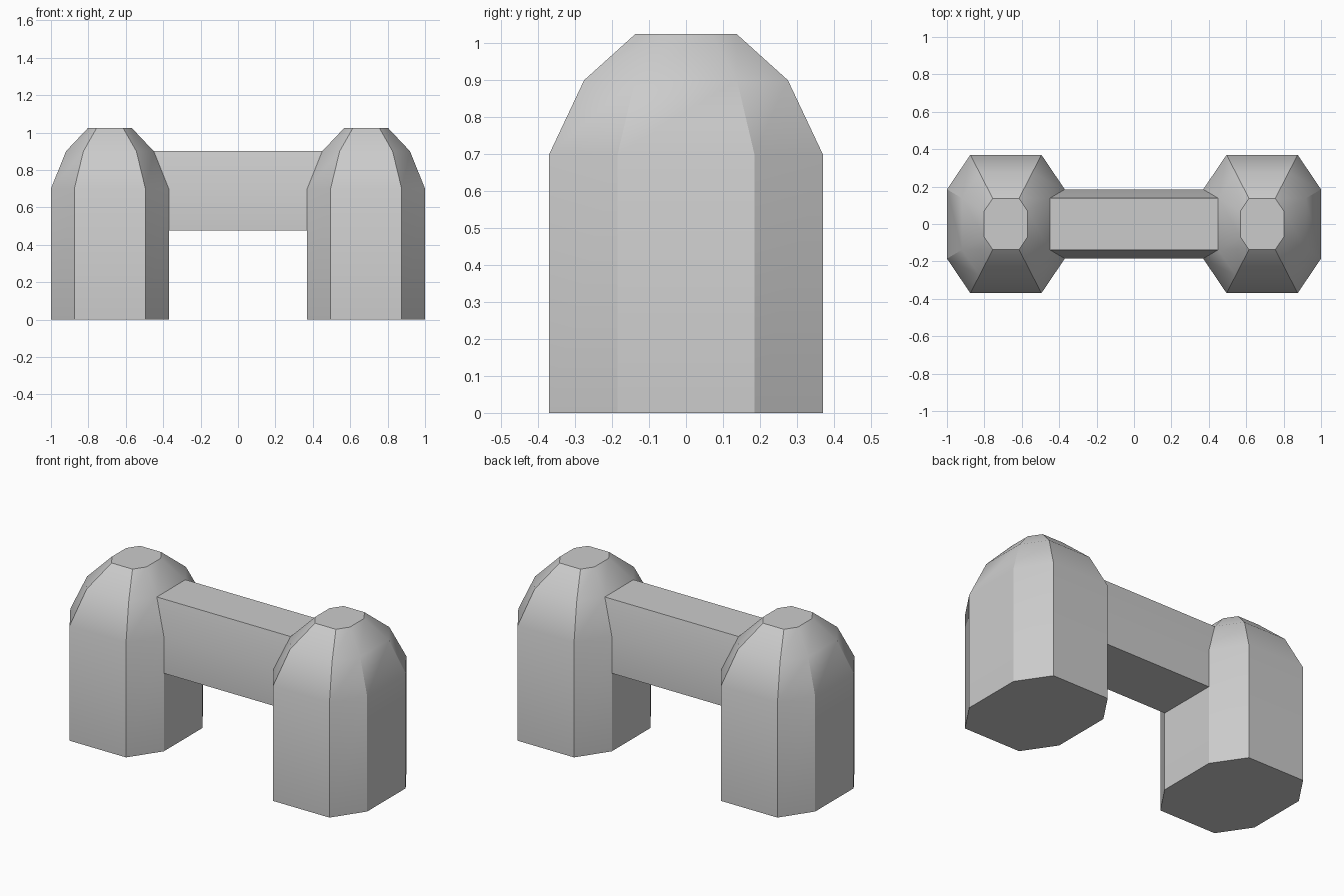
import bpy
import math

if "Cube" in bpy.data.objects:
    bpy.data.objects.remove(bpy.data.objects["Cube"])

CENTRE_X, HALF_X, HALF_Y = 0.685, 0.315, 0.37
# (height, scale of the octagonal footprint)
LEVELS = [(0, 1), (0.70, 1), (0.90, 0.745), (1.025, 0.37)]


def make_object(name, verts, faces):
    mesh = bpy.data.meshes.new(name)
    mesh.from_pydata(verts, [], faces)
    obj = bpy.data.objects.new(name, mesh)
    bpy.context.collection.objects.link(obj)
    bpy.ops.object.select_all(action='DESELECT')
    obj.select_set(True)
    bpy.context.view_layer.objects.active = obj
    bpy.ops.object.mode_set(mode='EDIT')
    bpy.ops.mesh.select_all(action='SELECT')
    bpy.ops.mesh.normals_make_consistent(inside=False)
    bpy.ops.object.mode_set(mode='OBJECT')
    bpy.ops.object.shade_smooth_by_angle(angle=math.radians(30))
    return obj


def loft(rings):
    """Quads joining consecutive closed rings of equal size."""
    n = len(rings[0])
    verts = [v for ring in rings for v in ring]
    faces = [(r * n + i, r * n + (i + 1) % n, (r + 1) * n + (i + 1) % n, (r + 1) * n + i)
             for r in range(len(rings) - 1) for i in range(n)]
    return verts, faces


# Octagonal posts with domed tops
fx, fy = 0.19, 0.185
octagon = [(HALF_X, -fy), (HALF_X, fy), (fx, HALF_Y), (-fx, HALF_Y),
           (-HALF_X, fy), (-HALF_X, -fy), (-fx, -HALF_Y), (fx, -HALF_Y)]
for name, side in (("left_post", -1), ("right_post", 1)):
    rings = [[(side * CENTRE_X + x * s, y * s, z) for x, y in octagon] for z, s in LEVELS]
    verts, faces = loft(rings)
    faces += [tuple(range(8)), tuple(range(len(verts) - 8, len(verts)))]
    make_object(name, verts, faces)

# Crossbar whose ends follow the inner faces of the posts
section = []
for z, s in [(0.475, 1), (0.70, 1), (0.90, 0.745)]:
    section.append((CENTRE_X - HALF_X * s, fy * s, z))
section += [(x, -y, z) for x, y, z in reversed(section)]
bar_rings = [[(side * x, y, z) for x, y, z in section] for side in (-1, 1)]
make_object("crossbar", *loft(bar_rings))
